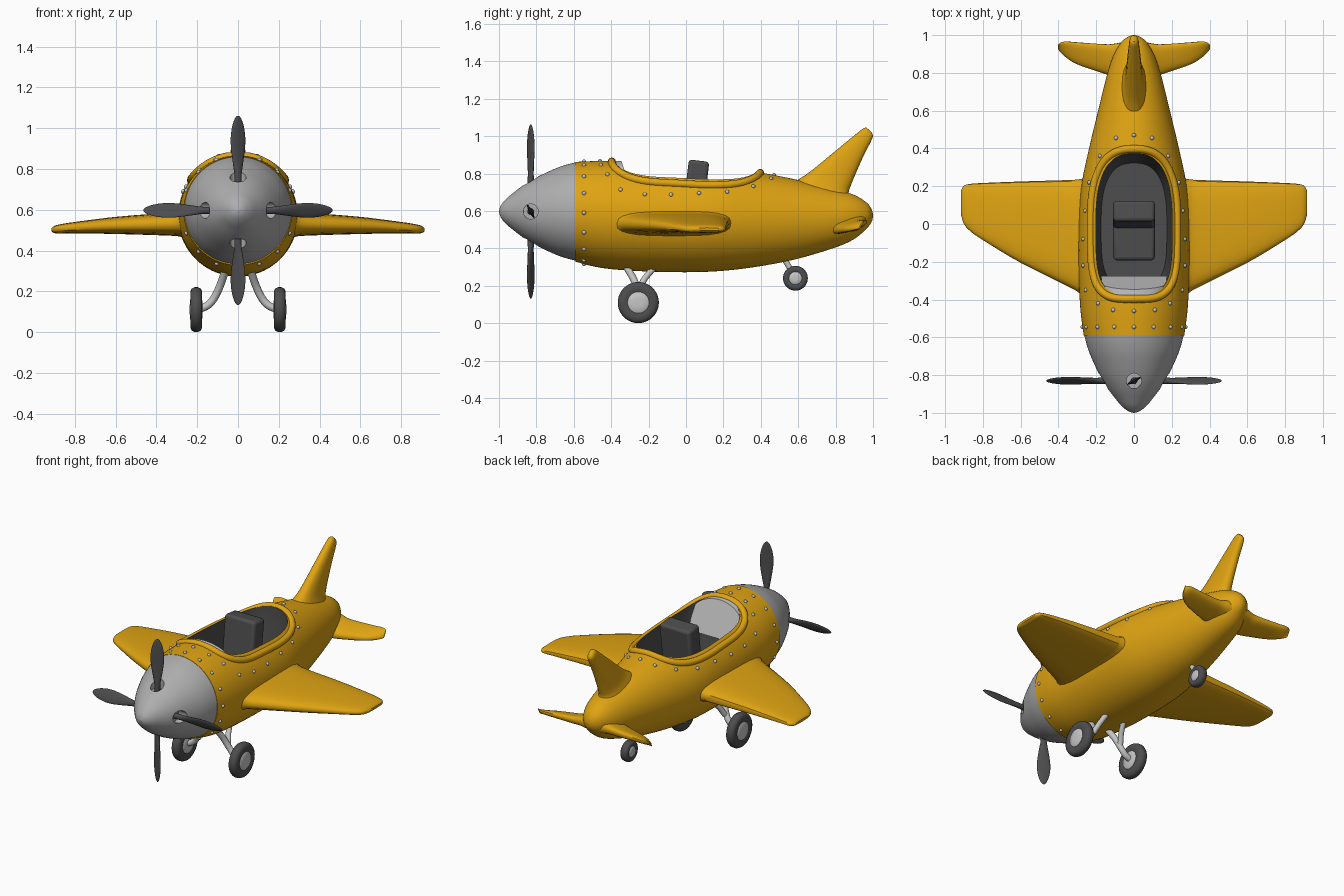
import bpy, bmesh, math
from mathutils import Vector, Matrix

if "Cube" in bpy.data.objects:
    bpy.data.objects.remove(bpy.data.objects["Cube"])

def material(name, col):
    m = bpy.data.materials.new(name)
    m.diffuse_color = (*col, 1)
    m.use_nodes = True
    m.node_tree.nodes["Principled BSDF"].inputs["Base Color"].default_value = m.diffuse_color
    return m

YELLOW = material("yellow paint", (0.74, 0.37, 0.006))
GREY = material("nose grey", (0.42, 0.42, 0.42))
LIGHT = material("light grey", (0.56, 0.56, 0.56))
DARK = material("dark grey", (0.075, 0.075, 0.078))
TAU = 2 * math.pi

def finish(name, bm, *mats, mirror=False, angle=40):
    bmesh.ops.recalc_face_normals(bm, faces=bm.faces)
    me = bpy.data.meshes.new(name)
    bm.to_mesh(me)
    bm.free()
    ob = bpy.data.objects.new(name, me)
    bpy.context.collection.objects.link(ob)
    for m in mats:
        me.materials.append(m)
    if mirror:
        ob.modifiers.new("mirror", 'MIRROR')
    smooth(ob, angle)
    return ob

def smooth(ob, angle=40):
    bpy.ops.object.select_all(action='DESELECT')
    ob.select_set(True)
    bpy.context.view_layer.objects.active = ob
    bpy.ops.object.shade_smooth_by_angle(angle=math.radians(angle))

def loft(bm, rings):
    vs = [[bm.verts.new(p) for p in r] for r in rings]
    n = len(vs[0])
    for a, b in zip(vs, vs[1:]):
        for i in range(n):
            bm.faces.new((a[i], a[(i + 1) % n], b[(i + 1) % n], b[i]))
    bm.faces.new(vs[0])
    bm.faces.new(vs[-1][::-1])

def spline(pts, n):
    # smooth interpolation through control rows
    out = []
    for k in range(len(pts) - 1):
        p0, p1, p2, p3 = (pts[min(max(k + j, 0), len(pts) - 1)] for j in (-1, 0, 1, 2))
        for s in range(n):
            t = s / n
            out.append([0.5 * (2 * b + (c - a) * t + (2 * a - 5 * b + 4 * c - d) * t * t
                               + (3 * b - a - 3 * c + d) * t ** 3) for a, b, c, d in zip(p0, p1, p2, p3)])
    return out + [list(pts[-1])]

def power(v, e):
    return math.copysign(abs(v) ** e, v)

def foil(a, b, t, n=24, e=0.7):
    # rounded blade section from point a to b with half thickness vector t
    a, b, t = Vector(a), Vector(b), Vector(t)
    return [(a + b) / 2 + (b - a) / 2 * power(math.cos(TAU * i / n), e)
            + t * power(math.sin(TAU * i / n), e) for i in range(n)]

def ellipse(y, zc, rx, rz, n=72):
    return [(rx * math.sin(TAU * i / n), y, zc + rz * math.cos(TAU * i / n)) for i in range(n)]

def cut(ob, cutter):
    m = ob.modifiers.new("cut", 'BOOLEAN')
    m.object = cutter
    m.solver = 'EXACT'
    bpy.context.view_layer.objects.active = ob
    bpy.ops.object.modifier_apply(modifier=m.name)
    bpy.data.objects.remove(cutter)
    smooth(ob, 35)

def tube(name, pts, r, mat, cyclic=False, mirror=False):
    cu = bpy.data.curves.new(name, 'CURVE')
    cu.dimensions = '3D'
    cu.bevel_depth, cu.bevel_resolution, cu.use_fill_caps = r, 4, True
    sp = cu.splines.new('POLY')
    sp.points.add(len(pts) - 1)
    for q, p in zip(sp.points, pts):
        q.co = (*p, 1)
    sp.use_cyclic_u = cyclic
    ob = bpy.data.objects.new(name, cu)
    bpy.context.collection.objects.link(ob)
    cu.materials.append(mat)
    bpy.ops.object.select_all(action='DESELECT')
    ob.select_set(True)
    bpy.context.view_layer.objects.active = ob
    bpy.ops.object.convert(target='MESH')
    if mirror:
        ob.modifiers.new("mirror", 'MIRROR')
    smooth(ob, 50)

# fuselage: y, top, bottom, half width
hull_rows = spline([(-.59, .862, .328, .266), (-.45, .867, .295, .284), (-.25, .863, .278, .293),
                    (0, .855, .272, .293), (.2, .84, .28, .279), (.4, .805, .305, .238), (.6, .765, .345, .19),
                    (.8, .715, .405, .14), (.9, .685, .45, .105), (.965, .645, .505, .065),
                    (.992, .61, .54, .03), (1, .58, .57, .005)], 6)
bm = bmesh.new()
loft(bm, [ellipse(y, (t + b) / 2, w, (t - b) / 2) for y, t, b, w in hull_rows])
fuselage = finish("fuselage", bm, YELLOW, DARK)

def hull_at(y):
    for p, q in zip(hull_rows, hull_rows[1:]):
        if y <= q[0]:
            f = max(0, (y - p[0]) / (q[0] - p[0]))
            return [a + (b - a) * f for a, b in zip(p, q)]
    return hull_rows[-1]

def top_z(x, y):
    _, t, b, w = hull_at(y)
    return (t + b) / 2 + (t - b) / 2 * math.sqrt(max(0, 1 - (x / w) ** 2))

def opening(grow=0.0, n=96):
    pts = []
    for i in range(n):
        c, s = math.cos(TAU * i / n), math.sin(TAU * i / n)
        e = 2 / 2.6 if s > 0 else 2 / 3.8
        pts.append(((.207 + grow) * power(c, e), (.375 + grow) * power(s, e)))
    return pts

# cockpit hollow and raised rim
bm = bmesh.new()
loft(bm, [[(x * k, y * (k + .02), z) for x, y in opening()] for z, k in ((.42, .84), (.72, .97), (1.1, 1.0))])
cutter = finish("cockpit_cutter", bm, YELLOW, DARK)
for p in cutter.data.polygons:
    p.material_index = 1
cutter.hide_render = True
cut(fuselage, cutter)
tube("cockpit_rim", [(x, y, top_z(x, y) - .002) for x, y in opening(.022)], .021, YELLOW, cyclic=True)

# nose cone with four blade sockets
HUB = Vector((0, -.83, .597))
bm = bmesh.new()
nose_rows = spline([(-1, .003), (-.99, .032), (-.965, .064), (-.93, .094), (-.87, .14), (-.8, .182),
                    (-.7, .229), (-.64, .25), (-.585, .264)], 4)
loft(bm, [ellipse(y, .597, r, r) for y, r in nose_rows])
nose = finish("nose_cone", bm, GREY)
bm = bmesh.new()
for k in range(4):
    bmesh.ops.create_cone(bm, cap_ends=True, segments=32, radius1=.04, radius2=.04, depth=.2,
                          matrix=Matrix.Translation(HUB) @ Matrix.Rotation(k * TAU / 4, 4, 'Y')
                          @ Matrix.Translation((0, 0, .225)))
socket = finish("socket_cutter", bm, GREY)
socket.hide_render = True
cut(nose, socket)

# propeller blades: radius, half width, half thickness
bm = bmesh.new()
tw = math.radians(28)
chord, thick = Vector((math.cos(tw), math.sin(tw), 0)), Vector((-math.sin(tw), math.cos(tw), 0))
for k in range(4):
    turn = Matrix.Translation(HUB) @ Matrix.Rotation(k * TAU / 4, 4, 'Y')
    rings = []
    for r, w, h in spline([(.1, .018, .018), (.17, .018, .016), (.22, .026, .012), (.29, .037, .009),
                           (.35, .041, .008), (.41, .033, .007), (.45, .018, .005), (.464, .005, .002)], 3):
        c = Vector((0, 0, r))
        rings.append([turn @ p for p in foil(c - chord * w, c + chord * w, thick * h, 20, 1)])
    loft(bm, rings)
finish("propeller", bm, DARK)

# main wings: x, leading y, trailing y, z, half thickness
bm = bmesh.new()
loft(bm, [foil((x, a, z), (x, b, z), (0, 0, h)) for x, a, b, z, h in spline(
    [(.23, -.42, .25, .535, .08), (.285, -.37, .238, .534, .066), (.34, -.335, .233, .53, .057),
     (.6, -.205, .225, .523, .042), (.8, -.085, .217, .512, .028), (.87, -.035, .212, .506, .023),
     (.9, .0, .203, .503, .018), (.915, .045, .18, .502, .008)], 4)])
finish("wings", bm, YELLOW, mirror=True)

# tailplane, tilted up toward the rear
bm = bmesh.new()
loft(bm, [foil((x, a, z - .02), (x, b, z + .02), (0, 0, h)) for x, a, b, z, h in spline(
    [(.01, .73, .975, .53, .055), (.1, .775, .955, .522, .036), (.16, .797, .952, .517, .029),
     (.3, .845, .962, .52, .021), (.37, .89, .966, .524, .015), (.402, .925, .95, .527, .006)], 4)])
finish("tailplane", bm, YELLOW, mirror=True)

# tail fin: leading y z, trailing y z, half thickness
bm = bmesh.new()
loft(bm, [foil((0, a, b), (0, c, d), (h, 0, 0), 24, .85) for a, b, c, d, h in spline(
    [(.52, .72, .92, .62, .085), (.6, .768, .872, .685, .06), (.67, .815, .885, .745, .046),
     (.82, .938, .945, .885, .034), (.92, 1.02, .988, .97, .026), (.95, 1.042, .999, 1.0, .02),
     (.965, 1.045, .993, 1.02, .008)], 4)])
finish("tail_fin", bm, YELLOW)

# seat
bm = bmesh.new()
for cen, size, tilt in (((0, .045, .66), (.22, .11, .42), -.12), ((0, -.09, .50), (.22, .2, .14), .05)):
    bmesh.ops.create_cube(bm, size=1, matrix=Matrix.Translation(cen) @ Matrix.Rotation(tilt, 4, 'X')
                          @ Matrix.Diagonal((*size, 1)))
seat = finish("seat", bm, DARK)
bev = seat.modifiers.new("bevel", 'BEVEL')
bev.width, bev.segments = .018, 3

# dashboard: round-topped slanted plate
bm = bmesh.new()
face = [(.18 * math.cos(math.pi * i / 24), .10 + .115 * math.sin(math.pi * i / 24)) for i in range(25)]
face = [(.18, 0)] + face + [(-.18, 0)]
loft(bm, [[(x, y - .33 * s, .653 + s) for x, s in face] for y in (-.275, -.315)])
finish("dashboard", bm, LIGHT)

# wheels: tyre and hub turned about the x axis
def wheel(name, c, r, w, mirror):
    for part, mat, prof in (
            ("tyre", DARK, [(-.42, .5), (-.5, .62), (-.5, .8), (-.38, .93), (-.15, .99), (.15, .99),
                            (.38, .93), (.5, .8), (.5, .62), (.42, .5)]),
            ("hub", LIGHT, [(-.55, .2), (-.5, .46), (-.4, .54), (.4, .54), (.5, .46), (.55, .2)])):
        bm = bmesh.new()
        loft(bm, [[(c[0] + a * w, c[1] + q * r * math.cos(TAU * i / 40), c[2] + q * r * math.sin(TAU * i / 40))
                   for i in range(40)] for a, q in prof])
        finish(name + "_" + part, bm, mat, mirror=mirror)

wheel("main_wheel", (.205, -.255, .11), .111, .058, True)
wheel("tail_wheel", (0, .585, .24), .067, .05, False)

# landing gear struts
leg = spline([(.06, -.325, .31), (.085, -.28, .235), (.115, -.258, .17), (.15, -.255, .13), (.2, -.255, .11)], 5)
tube("main_leg", leg, .019, LIGHT, mirror=True)
tube("main_leg_brace", [(.06, -.16, .31), (.085, -.22, .24), (.105, -.25, .185)], .017, LIGHT, mirror=True)
tube("tail_leg", [(0, .515, .36), (0, .575, .262)], .015, LIGHT)

# rivets around the front ring and the cockpit rim
spots = [(x * s, y, top_z(x, y)) for x, y in
         [(.095, .455), (.18, .36), (.237, .22), (.258, .07), (.268, -.08), (.268, -.22), (.255, -.35),
          (.19, -.42), (.11, -.455)] for s in (1, -1)]
spots += [(0, y, top_z(0, y)) for y in (.47, -.46)]
_, t, b, w = hull_at(-.545)
spots += ellipse(-.545, (t + b) / 2, w, (t - b) / 2, 16)
bm = bmesh.new()
for p in spots:
    bmesh.ops.create_uvsphere(bm, u_segments=12, v_segments=8, radius=.011, matrix=Matrix.Translation(p))
finish("rivets", bm, LIGHT)
